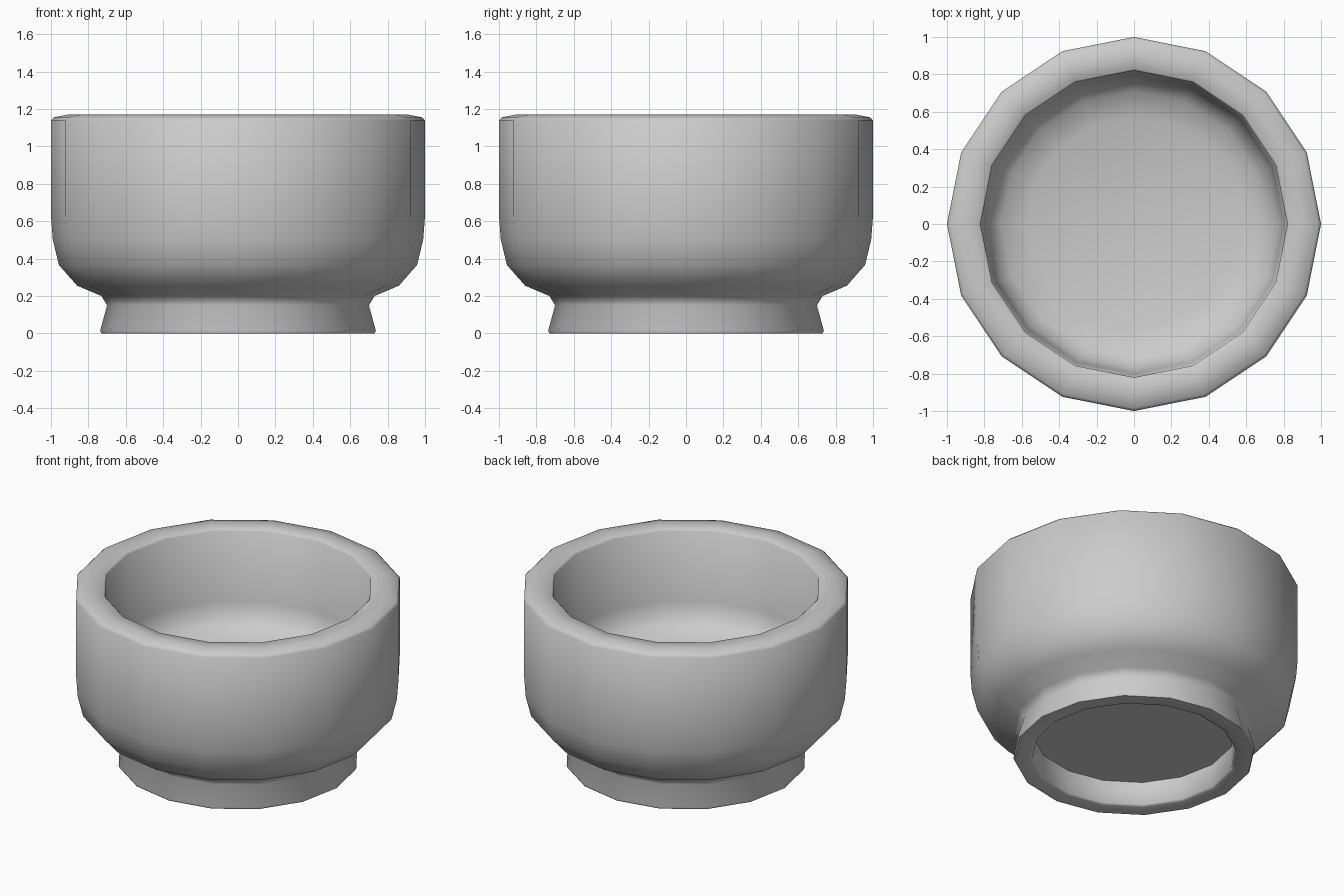
import bpy, bmesh, math

if "Cube" in bpy.data.objects:
    bpy.data.objects.remove(bpy.data.objects["Cube"])

SIDES = 16


def lathe(name, profile, sides=SIDES):
    """Revolve (radius, height) points; radius 0 makes a pole."""
    bm = bmesh.new()
    rings = []
    for r, z in profile:
        if r == 0:
            rings.append([bm.verts.new((0, 0, z))] * sides)
        else:
            rings.append([bm.verts.new((r * math.cos(2 * math.pi * i / sides),
                                        r * math.sin(2 * math.pi * i / sides), z))
                          for i in range(sides)])
    for a, b in zip(rings, rings[1:]):
        for i in range(sides):
            j = (i + 1) % sides
            quad = [a[i], a[j], b[j], b[i]]
            bm.faces.new(list(dict.fromkeys(quad)))
    bmesh.ops.recalc_face_normals(bm, faces=bm.faces)
    mesh = bpy.data.meshes.new(name)
    bm.to_mesh(mesh)
    bm.free()
    obj = bpy.data.objects.new(name, mesh)
    bpy.context.collection.objects.link(obj)
    bpy.context.view_layer.objects.active = obj
    obj.select_set(True)
    bpy.ops.object.shade_smooth_by_angle(angle=math.radians(62))
    obj.select_set(False)
    return obj


# Foot recess, flared foot, rounded body, rim and hollow in one profile
foot = [(0, 0.165), (0.62, 0.165), (0.62, 0.01), (0.635, 0), (0.73, 0), (0.737, 0.015)]
body = [(0.70, 0.15), (0.73, 0.20), (0.86, 0.255), (0.957, 0.365), (0.99, 0.50),
        (1.0, 0.63), (1.0, 1.14), (0.985, 1.155)]
rim = [(0.91, 1.17), (0.83, 1.165), (0.82, 1.155)]
hollow = [(0.80, 0.69), (0.77, 0.60), (0.71, 0.54), (0.57, 0.50), (0, 0.47)]
lathe("bowl", foot + body + rim + hollow)
